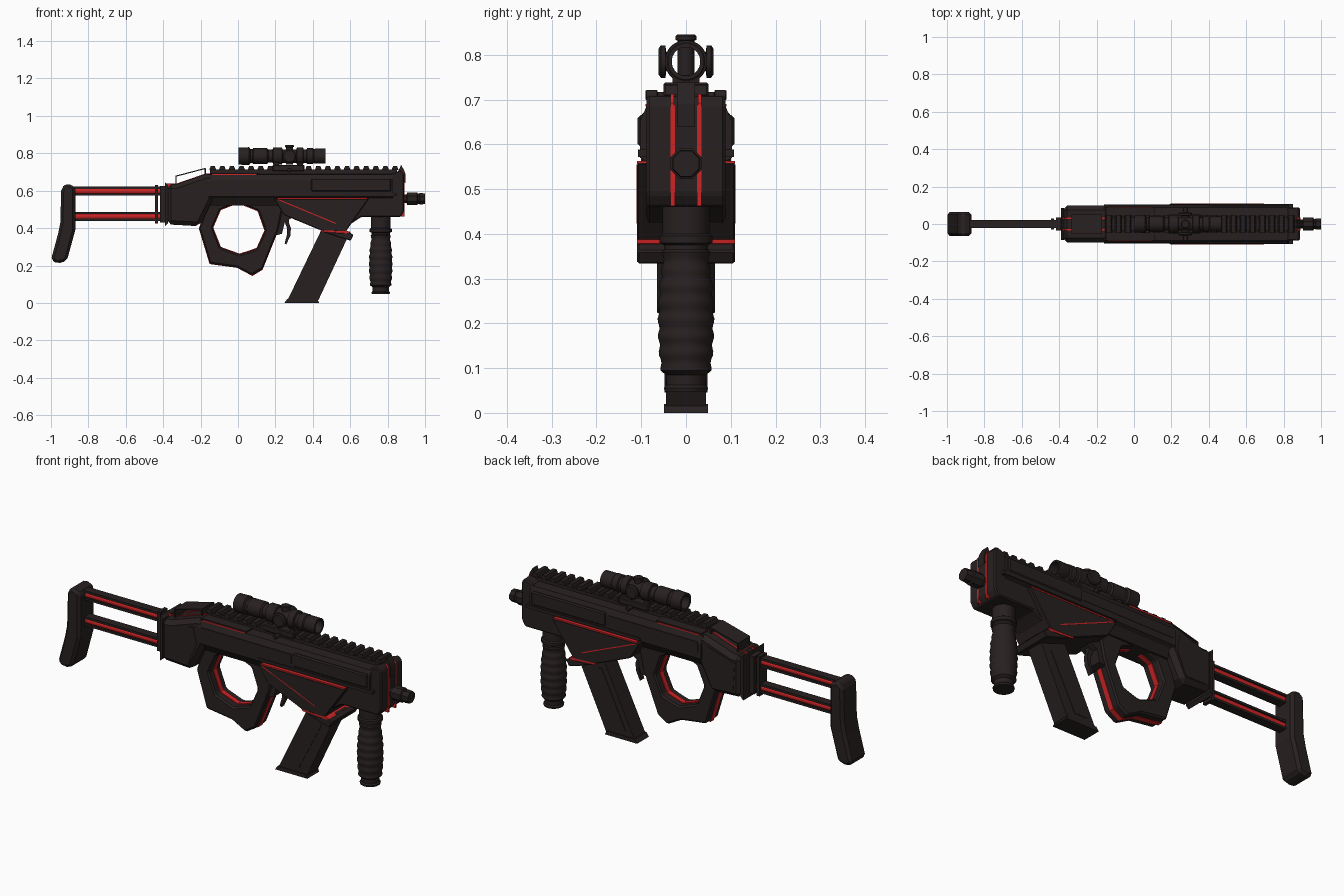
import bpy, bmesh, math

if "Cube" in bpy.data.objects:
    bpy.data.objects.remove(bpy.data.objects["Cube"])

def material(name, rgb):
    m = bpy.data.materials.new(name)
    m.diffuse_color = (*rgb, 1)
    m.use_nodes = True
    m.node_tree.nodes["Principled BSDF"].inputs["Base Color"].default_value = m.diffuse_color
    return m

DARK = material("charcoal", (0.021, 0.0145, 0.0145))
RED = material("red", (0.62, 0.017, 0.018))

def finish(name, bm, mat, bevel=0, smooth=False):
    bmesh.ops.recalc_face_normals(bm, faces=bm.faces)
    me = bpy.data.meshes.new(name)
    bm.to_mesh(me)
    bm.free()
    me.materials.append(mat)
    ob = bpy.data.objects.new(name, me)
    bpy.context.collection.objects.link(ob)
    if bevel:
        b = ob.modifiers.new("bevel", 'BEVEL')
        b.width, b.segments, b.limit_method = bevel, 1, 'ANGLE'
    if smooth:
        bpy.context.view_layer.objects.active = ob
        ob.select_set(True)
        bpy.ops.object.shade_smooth_by_angle(angle=math.radians(35))
        ob.select_set(False)
    return ob

def loft(bm, a, b):
    """Closed solid between two matching outlines."""
    va, vb = [bm.verts.new(p) for p in a], [bm.verts.new(p) for p in b]
    bm.faces.new(va)
    bm.faces.new(vb)
    for i in range(len(va)):
        j = (i + 1) % len(va)
        bm.faces.new((va[i], va[j], vb[j], vb[i]))

def prism(name, pts, half, mat=DARK, bevel=0, mids=(0,)):
    """Side outline (x, z) extruded across y, once per centre in mids."""
    bm = bmesh.new()
    for c in mids:
        loft(bm, [(x, c - half, z) for x, z in pts], [(x, c + half, z) for x, z in pts])
    return finish(name, bm, mat, bevel)

def box(name, x0, x1, z0, z1, half, mat=DARK, bevel=0, mids=(0,)):
    return prism(name, [(x0, z0), (x1, z0), (x1, z1), (x0, z1)], half, mat, bevel, mids)

def ring(name, outer, inner, half, mat=DARK, bevel=0):
    """Side outline with a hole; both outlines have the same point count."""
    bm = bmesh.new()
    loops = [[bm.verts.new((x, y, z)) for x, z in pts]
             for pts, y in ((outer, -half), (inner, -half), (inner, half), (outer, half))]
    n = len(outer)
    for k in range(4):
        a, b = loops[k], loops[(k + 1) % 4]
        for i in range(n):
            j = (i + 1) % n
            bm.faces.new((a[i], a[j], b[j], b[i]))
    return finish(name, bm, mat, bevel)

def lathe(name, prof, axis, centre, seg=24, mat=DARK, closed=False, smooth=True):
    """Turn (position, radius) points round an axis; closed makes a hollow tube."""
    bm = bmesh.new()
    rows = []
    for t, r in prof:
        row = []
        for i in range(seg):
            a = 2 * math.pi * (i + 0.5) / seg
            u, v = r * math.cos(a), r * math.sin(a)
            p = {'x': (t, u, v), 'y': (u, t, v), 'z': (u, v, t)}[axis]
            row.append(bm.verts.new([p[k] + centre[k] for k in range(3)]))
        rows.append(row)
    for k in range(len(rows) if closed else len(rows) - 1):
        a, b = rows[k], rows[(k + 1) % len(rows)]
        for i in range(seg):
            j = (i + 1) % seg
            bm.faces.new((a[i], a[j], b[j], b[i]))
    if not closed:
        bm.faces.new(rows[0])
        bm.faces.new(rows[-1])
    return finish(name, bm, mat, 0, smooth)

# shoulder stock
prism("butt_plate", [(-.945, .615), (-.915, .64), (-.87, .62), (-.87, .39), (-.915, .225),
                     (-.965, .21), (-1, .23), (-.962, .37), (-.95, .43)], .065, DARK, .014)
for z in (.598, .463):
    lathe("stock_rod", [(-.88, .019), (-.38, .019)], 'x', (0, 0, z), 12, RED)
    for s in (-1, 1):
        box("rod_rail", -.88, -.38, z + s * .018 - .006, z + s * .018 + .006, .022)
box("rod_clamp_rear", -.445, -.428, .425, .63, .03)
box("rod_clamp_front", -.417, -.385, .43, .625, .034)

# rear body, cheek rest and red inlays
prism("rear_body", [(-.38, .635), (-.33, .635), (-.17, .69), (-.13, .69), (-.13, .56),
                    (-.205, .41), (-.38, .42)], .098, DARK, .022)
prism("rear_plate", [(-.39, .645), (-.375, .63), (-.375, .425), (-.39, .41)], .085)
prism("rear_side_panel", [(-.35, .60), (-.19, .645), (-.17, .56), (-.22, .44), (-.34, .44)], .1)
prism("rear_top_inlay", [(-.39, .638), (-.33, .638), (-.17, .693), (-.14, .693), (-.14, .68),
                         (-.33, .62), (-.39, .62)], .004, RED, 0, (-.03, .03))
prism("cheek_rest", [(-.335, .674), (-.175, .716), (-.175, .722), (-.335, .680)], .05)
for x, z0, z1 in ((-.335, .635, .678), (-.178, .685, .72)):
    box("cheek_rest_post", x, x + .006, z0, z1, .05)

# upper receiver with chamfered cross-section
half = [(.06, .52), (.085, .56), (.103, .57), (.103, .65), (.088, .686), (.03, .69)]
sec = half + [(-y, z) for y, z in reversed(half)]
bm = bmesh.new()
loft(bm, [(-.16, y, z) for y, z in sec], [(.83, y, z) for y, z in sec])
finish("upper_receiver", bm, DARK)
box("receiver_red_layer", -.14, .10, .684, .690, .091, RED)
box("receiver_top_cover", -.15, .11, .690, .696, .088)
box("handguard_panel", .39, .82, .595, .665, .108, DARK, .006)
box("rear_receiver_panel", -.14, .38, .605, .655, .105)
box("lower_side_strip", .19, .85, .572, .588, .107)

# handguard and front block
prism("handguard", [(.2, .60), (.2, .55), (.45, .42), (.6, .42), (.66, .46), (.87, .46),
                    (.888, .49), (.888, .69), (.87, .71), (.82, .69), (.82, .6)], .088, DARK, .006)
box("front_inlay", .87, .8905, .462, .688, .005, RED, 0, (-.03, .03))
prism("front_top_inlay", [(.86, .69), (.872, .712), (.891, .692), (.891, .65), (.86, .65)],
      .004, RED, 0, (-.031, .031))
prism("front_sight", [(.85, .69), (.862, .715), (.872, .738), (.888, .71), (.895, .69),
                      (.895, .64)], .02)
lathe("muzzle", [(.88, .026), (.902, .026), (.904, .037), (.958, .037), (.962, .029),
                 (.97, .029), (.972, .033), (1, .031)], 'x', (0, 0, .557), 8, smooth=False)

# triangular side plate, red edge layers, magazine well
plate = [(.19, .558), (.70, .558), (.575, .38), (.45, .385), (.245, .47)]
prism("side_plate", plate, .11, DARK, .004)
box("plate_red_edge", .21, .69, .556, .563, .109, RED)
prism("plate_red_stripe", [(.21, .552), (.216, .555), (.525, .427), (.52, .423)], .1105, RED)
prism("well_red_layer", [(.44, .392), (.58, .387), (.60, .378), (.58, .372), (.45, .38)], .1095, RED)
prism("magazine_well_lip", [(.45, .381), (.56, .375), (.59, .383), (.618, .362), (.602, .333),
                            (.54, .35)], .109, DARK, .004)

# octagonal grip with a red core
hole = [(0, .537), (.108, .494), (.146, .387), (.103, .291), (.06, .275), (.007, .259),
        (-.095, .296), (-.137, .403), (-.095, .50)]
outer = [(.03, .60), (.25, .555), (.215, .393), (.13, .18), (.076, .147), (-.004, .19),
         (-.15, .21), (-.207, .398), (-.148, .565)]
ring("grip", outer, hole, .05, DARK, .008)

def grow(pts, f):
    return [(.005 + (x - .005) * f, .398 + (z - .398) * f) for x, z in pts]
ring("grip_red_core", grow(outer, 1.012), grow(hole, .965), .013, RED)
prism("trigger", [(.25, .48), (.275, .48), (.272, .43), (.283, .40), (.28, .36), (.258, .312),
                  (.249, .318), (.262, .365), (.262, .40), (.25, .43)], .012)
prism("trigger_housing", [(.2, .50), (.31, .47), (.25, .43), (.235, .37), (.2, .36)], .04)

# magazine
prism("magazine", [(.46, .42), (.60, .38), (.43, .015), (.265, .015)], .045)
prism("magazine_side_panel", [(.455, .34), (.525, .32), (.385, .045), (.315, .045)], .0475)
prism("magazine_base", [(.248, 0), (.262, .02), (.425, .02), (.434, 0)], .049)

# vertical foregrip with finger ridges
prof = [(.048, .048), (.056, .05), (.062, .044), (.085, .045), (.09, .052)]
for i in range(33):
    t = i / 32
    prof.append((.095 + .265 * t, .052 + .010 * math.sin(math.pi * min(1, t * 1.1 + .05)) ** .6
                 + .0022 * math.cos(t * 14 * math.pi)))
prof += [(.365, .05), (.375, .05), (.38, .06), (.395, .06), (.40, .053), (.47, .053)]
lathe("foregrip", prof, 'z', (.763, 0, 0))

# top rail with teeth
box("rail_base", -.15, .85, .685, .714, .036)
bm = bmesh.new()
for i in range(20):
    x = -.135 + i * .0513
    tooth = [(x - .019, .710), (x + .019, .710), (x + .011, .731), (x - .011, .731)]
    loft(bm, [(a, -.046, b) for a, b in tooth], [(a, .046, b) for a, b in tooth])
finish("rail_teeth", bm, DARK)

# scope: hollow tube, turret, side knobs and mount
tube = [(.002, .046), (.06, .048), (.066, .038), (.078, .038), (.082, .043), (.155, .043),
        (.162, .035), (.185, .035), (.188, .046), (.235, .046), (.238, .036), (.312, .036),
        (.315, .047), (.348, .047), (.351, .036), (.366, .036), (.37, .043), (.40, .043),
        (.405, .038), (.415, .041), (.468, .041), (.468, .032), (.002, .033)]
lathe("scope_tube", tube, 'x', (0, 0, .785), 24, closed=True)
lathe("scope_turret", [(.74, .019), (.832, .019), (.833, .024), (.842, .024), (.845, .02)],
      'z', (.275, 0, 0), 16)
for s in (-1, 1):
    lathe("scope_side_knob", [(s * .032, .022), (s * .044, .022), (s * .046, .037),
                              (s * .056, .037), (s * .061, .03)], 'y', (.275, 0, .785), 16)
    lathe("mount_screw", [(s * .03, .007), (s * .063, .007), (s * .065, .012), (s * .088, .012),
                          (s * .091, .009)], 'y', (.275, 0, .71), 12)
box("scope_mount_base", .185, .355, .705, .738, .05, DARK, .004)
for x in (.19, .318):
    box("scope_mount_post", x, x + .03, .73, .755, .03)
